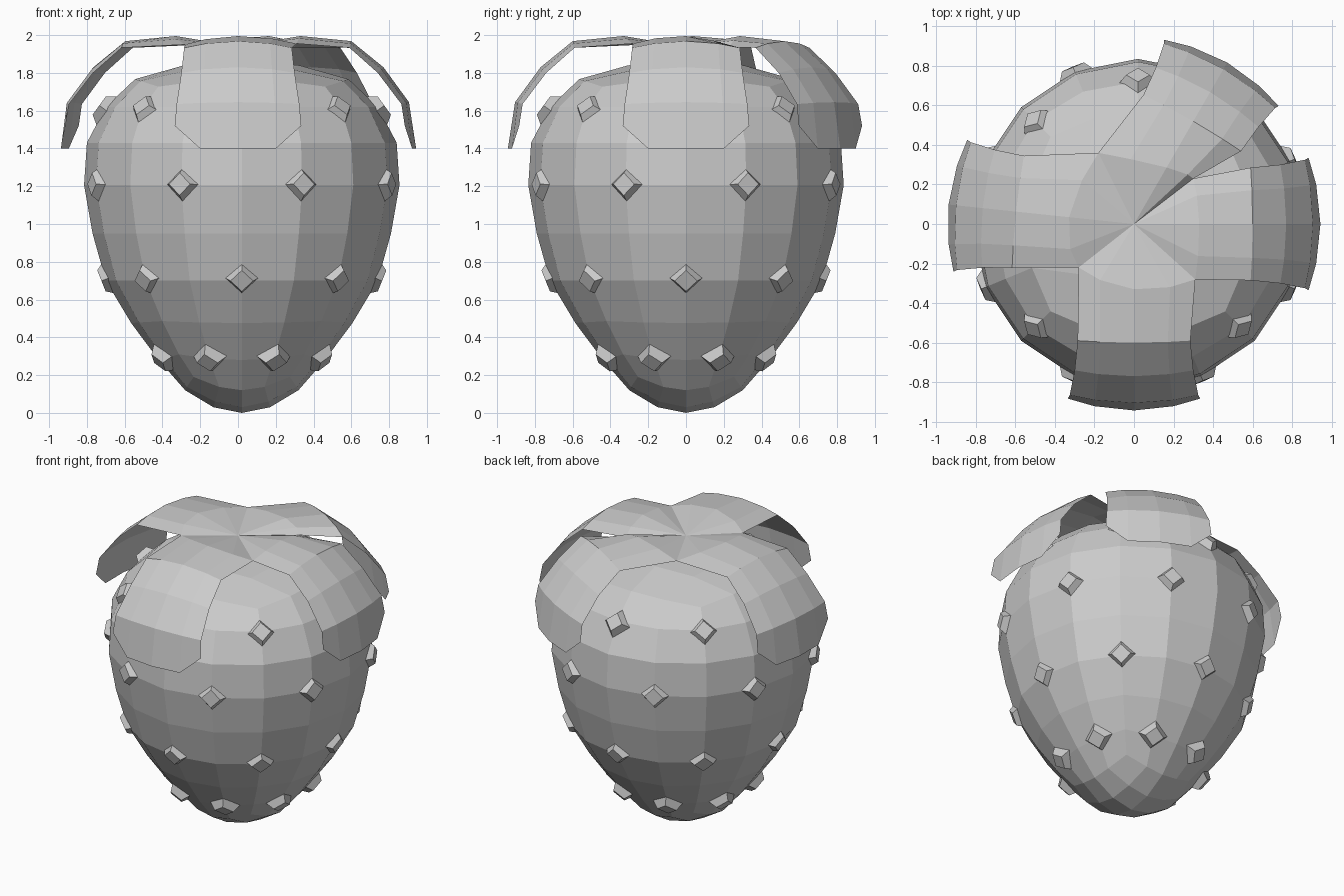
import bpy, bmesh, math
from mathutils import Vector, Matrix

if "Cube" in bpy.data.objects:
    bpy.data.objects.remove(bpy.data.objects["Cube"])

grey = bpy.data.materials.new("light_grey")
grey.diffuse_color = (0.6, 0.6, 0.6, 1)
grey.use_nodes = True
grey.node_tree.nodes["Principled BSDF"].inputs["Base Color"].default_value = grey.diffuse_color


def make_object(name, bm):
    bmesh.ops.remove_doubles(bm, verts=bm.verts, dist=0.0005)
    bmesh.ops.recalc_face_normals(bm, faces=bm.faces)
    mesh = bpy.data.meshes.new(name)
    bm.to_mesh(mesh)
    bm.free()
    mesh.materials.append(grey)
    obj = bpy.data.objects.new(name, mesh)
    bpy.context.collection.objects.link(obj)
    return obj


CX = 0.02  # fruit axis sits slightly off centre

# Berry body: square-grid caps joined by 16-sided rings
# each ring: radius, height, extra radius and extra height at the corners
RINGS = [(0.30, 0.12, 0.06, 0.07), (0.44, 0.28, 0.03, 0.03), (0.586, 0.476, 0.01, 0.01),
         (0.72, 0.70, 0, 0), (0.79, 0.95, 0, 0), (0.835, 1.206, 0, 0),
         (0.82, 1.43, 0, 0), (0.72, 1.62, 0.02, 0), (0.565, 1.767, 0.06, -0.04)]
BOTTOM = [(0, 0, 0, 0), (0.15, 0.03, 0.05, 0.03), RINGS[0]]
TOP = [(0, 1.86, 0, 0), (0.306, 1.84, 0.06, -0.02), RINGS[-1]]


def body_point(i, j, ring):
    r, z, dr, dz = ring
    m = max(abs(i), abs(j), 1)
    a = math.atan2(math.tan(math.pi / 4 * j / m), math.tan(math.pi / 4 * i / m))
    c = (min(abs(i), abs(j)) / m) ** 2
    return (CX + (r + dr * c) * math.cos(a), (r + dr * c) * math.sin(a), z + dz * c)


bm = bmesh.new()
for cap in (BOTTOM, TOP):
    g = {(i, j): bm.verts.new(body_point(i, j, cap[max(abs(i), abs(j))]))
         for i in range(-2, 3) for j in range(-2, 3)}
    for i in range(-2, 2):
        for j in range(-2, 2):
            bm.faces.new([g[i, j], g[i + 1, j], g[i + 1, j + 1], g[i, j + 1]])
rim = ([(i, -2) for i in range(-2, 2)] + [(2, j) for j in range(-2, 2)]
       + [(-i, 2) for i in range(-2, 2)] + [(-2, -j) for j in range(-2, 2)])
loops = [[bm.verts.new(body_point(i, j, ring)) for i, j in rim] for ring in RINGS]
for lo, hi in zip(loops, loops[1:]):
    for k in range(16):
        n = (k + 1) % 16
        bm.faces.new([lo[k], lo[n], hi[n], hi[k]])
make_object("berry_body", bm)

# Leaf crown: four drooping leaves sharing corners around the centre
CENTRE = Vector((0, 0, 1.94))
FL, FR = Vector((-0.28, -0.22, 1.95)), Vector((0.31, -0.28, 1.955))
BR, BL = Vector((0.30, 0.23, 1.935)), Vector((-0.18, 0.36, 1.95))
# each leaf: direction, right-hand root corner, left-hand root corner
LEAVES = [(270, FL, FR), (0, FR, BR), (60, BR, BL), (174, BL, FL)]
# each row: reach, height, half width, edge inset, edge drop
ROWS = [(0.60, 1.968, 0.285, 0.01, 0.035), (0.77, 1.83, 0.30, 0.03, 0.03),
        (0.905, 1.645, 0.325, 0.04, 0.01), (0.943, 1.40, 0.335, 0.06, 0)]
COLS = (-1, -0.6, 0, 0.6, 1)

bm = bmesh.new()
for angle, a, b in LEAVES:
    d = Vector((math.cos(math.radians(angle)), math.sin(math.radians(angle)), 0))
    side = Vector((-d.y, d.x, 0))
    middle = d * 0.33 + Vector((0, 0, 1.995))
    avg = (a + b) / 2
    rows = [[bm.verts.new(avg + (b - a) / 2 * t + (middle - avg) * (1 - t * t)) for t in COLS]]
    for r, z, w, dr, dz in ROWS:
        row = []
        for t in COLS:
            p = d * (r - dr * t * t) + side * w * t
            p.z = z - dz * t * t
            if r == ROWS[-1][0] and abs(t) == 1:
                p.z = 1.52  # clipped tip corners
            row.append(bm.verts.new(p))
        rows.append(row)
    hub = bm.verts.new(CENTRE)
    for k in range(4):
        bm.faces.new([hub, rows[0][k], rows[0][k + 1]])
        for lo, hi in zip(rows, rows[1:]):
            bm.faces.new([lo[k], hi[k], hi[k + 1], lo[k + 1]])
make_object("leaf_crown", bm)

# Seeds: small raised diamonds in four staggered rows of eight
# each row: height, body radius, tilt of the surface, starting angle
SEEDS = [(1.61, 0.73, 36, 0), (1.21, 0.83, 2, 22.5), (0.71, 0.715, -22, 0), (0.285, 0.455, -42, 22.5)]
bm = bmesh.new()
for z, r, tilt, start in SEEDS:
    for k in range(8):
        place = (Matrix.Translation((CX, 0, 0))
                 @ Matrix.Rotation(math.radians(start + 45 * k), 4, 'Z')
                 @ Matrix.Translation((r, 0, z))
                 @ Matrix.Rotation(math.radians(90 - tilt), 4, 'Y'))
        bmesh.ops.create_cone(bm, cap_ends=True, segments=4, radius1=0.1, radius2=0.06,
                              depth=0.06, matrix=place)
make_object("seeds", bm)
